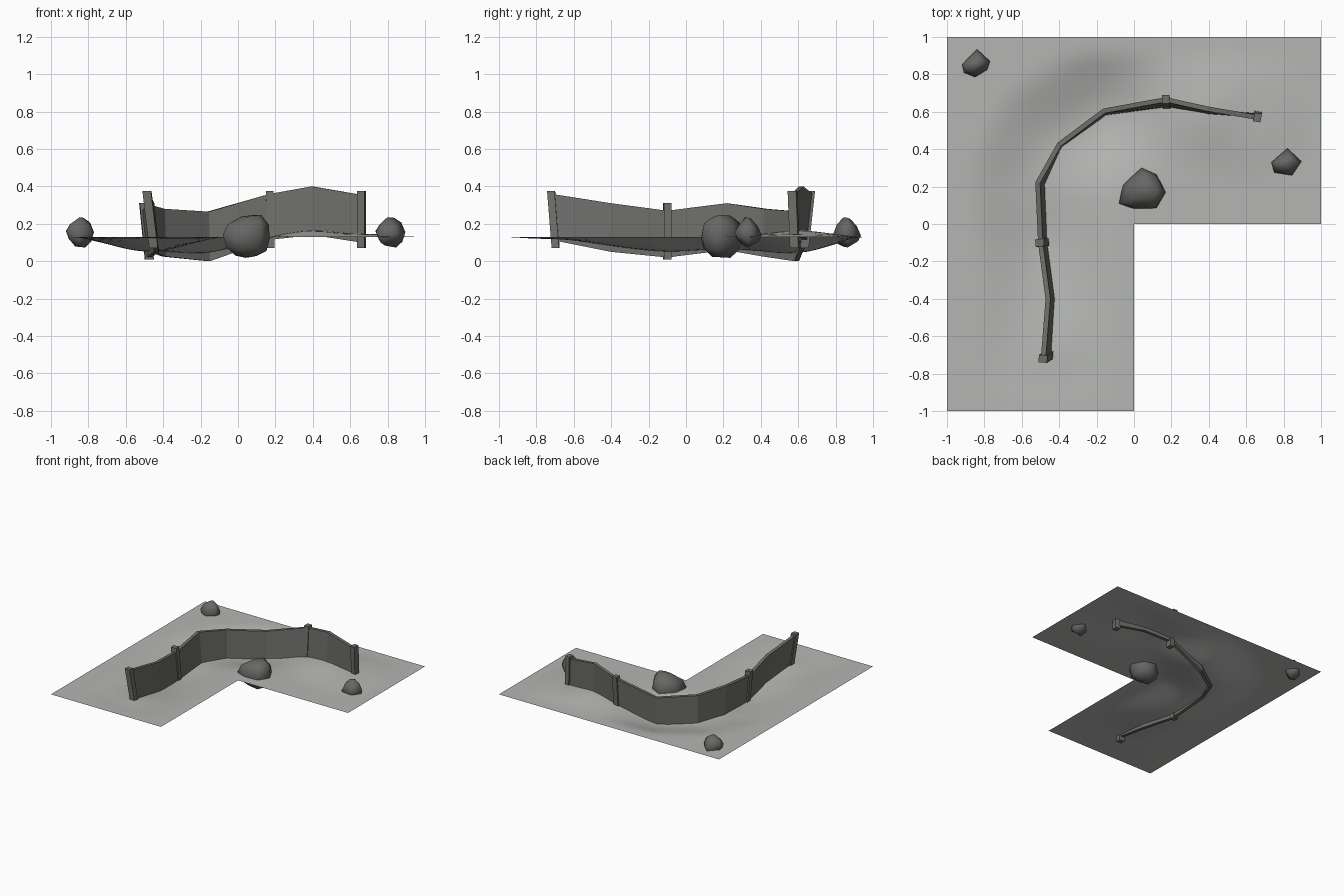
import bpy, bmesh, math
from mathutils import Vector, Matrix

if "Cube" in bpy.data.objects:
    bpy.data.objects.remove(bpy.data.objects["Cube"])


def material(name, rgb):
    m = bpy.data.materials.new(name)
    m.diffuse_color = (*rgb, 1)
    m.use_nodes = True
    m.node_tree.nodes["Principled BSDF"].inputs["Base Color"].default_value = m.diffuse_color
    return m


GROUND = material("pale_grey_ground", (0.46, 0.47, 0.45))
WOOD = material("dark_grey_wood", (0.155, 0.155, 0.145))
STONE = material("dark_grey_stone", (0.135, 0.135, 0.13))


def finish(bm, name, mat, smooth=False):
    me = bpy.data.meshes.new(name)
    bm.to_mesh(me)
    bm.free()
    me.materials.append(mat)
    for p in me.polygons:
        p.use_smooth = smooth
    ob = bpy.data.objects.new(name, me)
    bpy.context.collection.objects.link(ob)
    return ob


# Fence stations: top and bottom centre points, the wall leans outwards
TOP = [Vector(p) for p in [
    (-.485, -.72, .36), (-.46, -.40, .31), (-.50, -.10, .27), (-.515, .22, .31),
    (-.40, .425, .28), (-.16, .605, .265), (.17, .665, .36), (.395, .615, .40), (.66, .57, .355)]]
BOT = [Vector(p) for p in [
    (-.455, -.70, .11), (-.435, -.40, .05), (-.475, -.10, .02), (-.49, .215, .06),
    (-.395, .42, .025), (-.155, .592, 0), (.175, .638, .115), (.40, .60, .14), (.66, .58, .10)]]
# Ground level offset from the flat border at each station
RISE = [0, -.05, -.085, -.06, -.08, -.095, .005, .045, .005]
BASE = .13


def height(x, y):
    """Ground height: smooth dip and rise following the fence, flat at borders."""
    p = Vector((x, y))
    wsum = val = 0
    near = 9
    for i in range(len(BOT) - 1):
        a, b = BOT[i].xy, BOT[i + 1].xy
        for k in range(6):
            t = k / 6
            d = (p - a.lerp(b, t)).length
            near = min(near, d)
            w = 1 / (d * d + .012) ** 2
            wsum += w
            val += w * (RISE[i] * (1 - t) + RISE[i + 1] * t)
    fall = max(0, 1 - (near / .42) ** 2) ** 2
    inner = math.hypot(min(x, 0), max(y, 0))
    if x < 0 and y > 0:
        edge = inner
    else:
        edge = -x if x < 0 else y
    edge = min(edge, 1 - abs(x), 1 - abs(y))
    e = max(0, min(1, edge / .2))
    return BASE + val / wsum * fall * e * e * (3 - 2 * e)


# L-shaped ground sheet
bm = bmesh.new()
N = 40
grid = {}
for i in range(N + 1):
    for j in range(N + 1):
        if i <= N // 2 or j >= N // 2:
            x, y = -1 + 2 * i / N, -1 + 2 * j / N
            grid[i, j] = bm.verts.new((x, y, height(x, y)))
for i in range(N):
    for j in range(N):
        if i < N // 2 or j >= N // 2:
            bm.faces.new([grid[i, j], grid[i + 1, j], grid[i + 1, j + 1], grid[i, j + 1]])
finish(bm, "ground", GROUND, True)

# Fence wall: rectangular section swept along the stations
bm = bmesh.new()
rings = []
for i, (t, b) in enumerate(zip(TOP, BOT)):
    d = (TOP[min(i + 1, 8)] - TOP[max(i - 1, 0)]).xy.normalized()
    n = Vector((-d.y, d.x, 0)) * .013
    rings.append([bm.verts.new(v) for v in (b - n, b + n, t + n, t - n)])
for r, s in zip(rings, rings[1:]):
    for k in range(4):
        bm.faces.new([r[k], r[(k + 1) % 4], s[(k + 1) % 4], s[k]])
bm.faces.new(rings[0])
bm.faces.new(rings[-1])
bmesh.ops.recalc_face_normals(bm, faces=bm.faces)
finish(bm, "fence_panels", WOOD)

# Fence posts, leaning with the wall
for n, (i, low, high) in enumerate([(0, .07, .375), (2, .01, .31), (6, .07, .375), (8, .07, .375)]):
    axis = TOP[i] - BOT[i]
    a = BOT[i] + axis * ((low - BOT[i].z) / axis.z)
    b = BOT[i] + axis * ((high - BOT[i].z) / axis.z)
    d = TOP[min(i + 1, 8)] - TOP[max(i - 1, 0)]
    rot = Matrix.Rotation(math.atan2(d.y, d.x), 3, 'Z')
    bm = bmesh.new()
    bmesh.ops.create_cube(bm, size=1)
    for v in bm.verts:
        end = b if v.co.z > 0 else a
        v.co = end + rot @ Vector((v.co.x * .04, v.co.y * .046, 0))
    finish(bm, f"fence_post_{n + 1}", WOOD)


# Boulders: convex hull of rough rings (outline, scale, shift, z), softly shaded
def boulder(name, outline, centre, levels):
    bm = bmesh.new()
    c = Vector(centre)
    for k, (s, sx, sy, z) in enumerate(levels):
        for m, (x, y) in enumerate(outline):
            dz = .012 * math.sin(m * 2.4 + k)
            p = Vector((x, y)) - c
            bm.verts.new((c.x + p.x * s + sx, c.y + p.y * s + sy, z + dz))
    res = bmesh.ops.convex_hull(bm, input=bm.verts)
    bmesh.ops.delete(bm, geom=[v for v in bm.verts if not v.link_faces], context='VERTS')
    bmesh.ops.recalc_face_normals(bm, faces=bm.faces)
    finish(bm, name, STONE, True)


boulder("large_boulder",
        [(-.08, .11), (-.06, .21), (.04, .30), (.12, .265), (.17, .17), (.12, .085), (0, .08)],
        (.04, .185),
        [(.45, .0, 0, .03), (.86, 0, 0, .065), (1, 0, 0, .13), (.88, .01, 0, .195), (.45, .025, 0, .238)])
SMALL = [(.38, 0, 0, .085), (.8, 0, 0, .11), (1, 0, 0, .15), (.72, 0, 0, .195), (.25, 0, 0, .225)]
boulder("small_boulder_back",
        [(-.92, .855), (-.84, .935), (-.77, .87), (-.785, .825), (-.85, .785), (-.91, .81)],
        (-.845, .86), SMALL)
boulder("small_boulder_right",
        [(.735, .33), (.82, .405), (.895, .335), (.845, .26), (.75, .275)],
        (.815, .33), SMALL)
